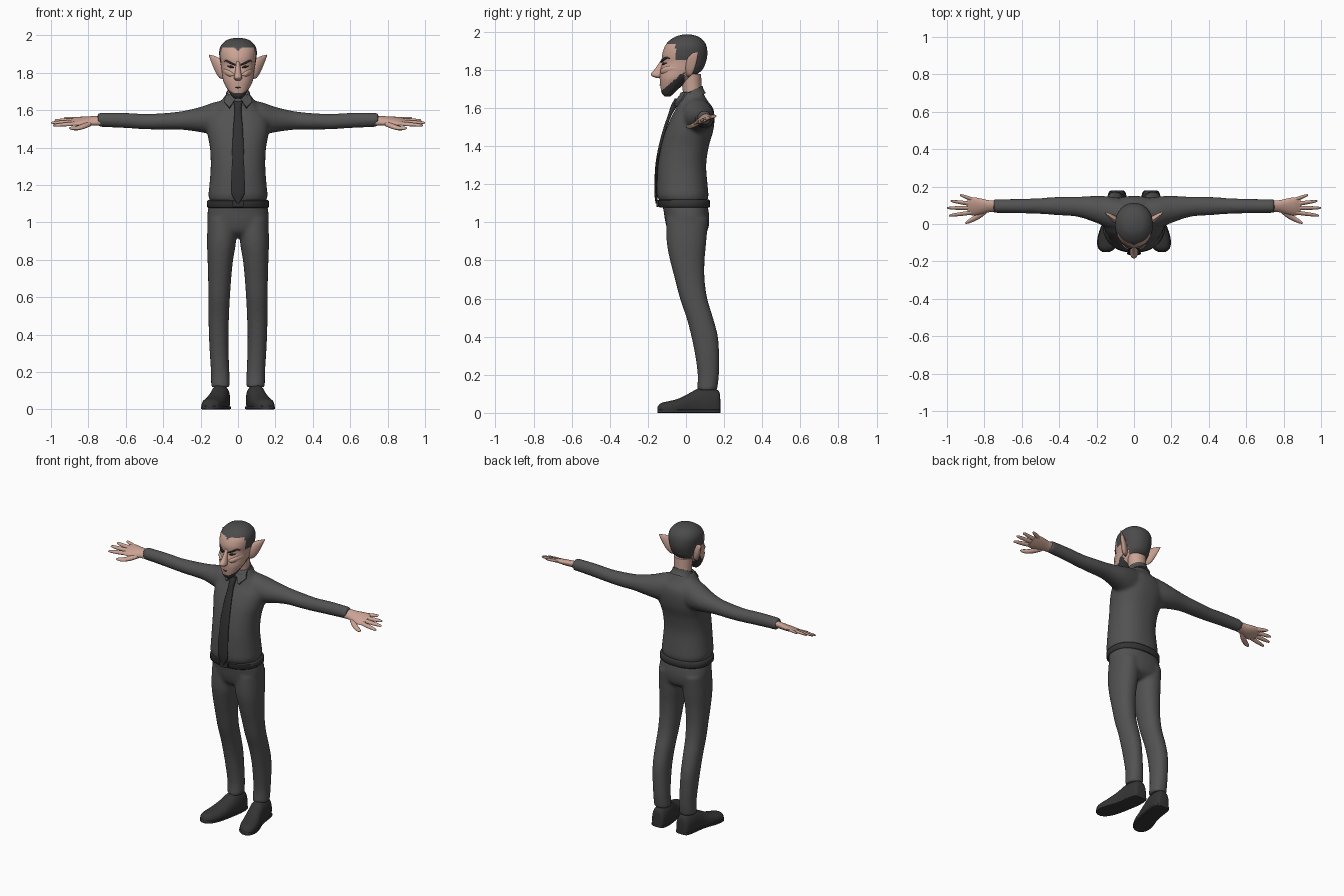
import bpy, bmesh, math
from mathutils import Vector

def mat(name, r, g, b):
    m = bpy.data.materials.new(name)
    m.diffuse_color = (r, g, b, 1)
    return m

CLOTH = mat("charcoal cloth", .085, .085, .085)
TIE = mat("dark tie", .03, .03, .032)
LEATHER = mat("dark leather", .035, .035, .035)
SKIN = mat("skin", .60, .37, .30)
HAIR = mat("grey hair", .07, .07, .072)
BEARD = mat("dark beard", .04, .04, .042)
EYE = mat("dark eye", .02, .02, .02)

AXES = {'z': (Vector((1, 0, 0)), Vector((0, 1, 0))),
        'x': (Vector((0, 1, 0)), Vector((0, 0, 1))),
        'y': (Vector((1, 0, 0)), Vector((0, 0, 1)))}

def loft(bm, rings, axis='z', n=24, sub=4, p=2.0, side=1, warp=None):
    """Smooth skin through elliptical rings (x, y, z, radius_u, radius_v)."""
    fine = []
    for i in range(len(rings) - 1):
        q = [rings[max(i - 1, 0)], rings[i], rings[i + 1], rings[min(i + 2, len(rings) - 1)]]
        for k in range(sub):
            t = k / sub
            fine.append([.5 * (2 * b + (c - a) * t + (2 * a - 5 * b + 4 * c - d) * t * t
                               + (3 * b - a - 3 * c + d) * t ** 3) for a, b, c, d in zip(*q)])
    fine.append(rings[-1])
    u, v = AXES[axis]
    sup = lambda w: math.copysign(abs(w) ** (2 / p), w)
    loops = []
    for x, y, z, a, b in fine:
        loop = []
        for k in range(n):
            ang = 2 * math.pi * (k + .5) / n
            co = Vector((x, y, z)) + u * a * sup(math.cos(ang)) + v * b * sup(math.sin(ang))
            if warp:
                co = warp(co)
            co.x *= side
            loop.append(bm.verts.new(co))
        loops.append(loop)
    for r, s in zip(loops, loops[1:]):
        for k in range(n):
            bm.faces.new((r[k], r[(k + 1) % n], s[(k + 1) % n], s[k]))
    bm.faces.new(loops[0][::-1])
    bm.faces.new(loops[-1])

def part(name, bm, mats, rule=None, fuse=0):
    bmesh.ops.recalc_face_normals(bm, faces=bm.faces)
    if rule:
        for f in bm.faces:
            f.material_index = rule(f.calc_center_median())
    me = bpy.data.meshes.new(name)
    bm.to_mesh(me)
    bm.free()
    ob = bpy.data.objects.new(name, me)
    bpy.context.collection.objects.link(ob)
    for m in mats:
        me.materials.append(m)
    bpy.ops.object.select_all(action='DESELECT')
    bpy.context.view_layer.objects.active = ob
    ob.select_set(True)
    bpy.ops.object.shade_smooth_by_angle(angle=math.radians(50))
    if fuse:  # melt overlapping lofts into one skin
        r = ob.modifiers.new("fuse", 'REMESH')
        r.mode, r.voxel_size, r.use_smooth_shade = 'VOXEL', fuse, True
        s = ob.modifiers.new("soften", 'SMOOTH')
        s.factor, s.iterations = .5, 6
    return ob

def profile(rows):
    """(z, front y, back y, half width) -> rings"""
    return [(0, (f + b) / 2, z, w, (b - f) / 2) for z, f, b, w in rows]

# shirt: torso and sleeves fused
bm = bmesh.new()
loft(bm, profile([(1.105, -.135, .11, .145), (1.14, -.152, .118, .158), (1.2, -.153, .113, .153),
                  (1.3, -.148, .106, .146), (1.4, -.131, .12, .15), (1.48, -.108, .143, .165),
                  (1.55, -.078, .15, .165), (1.6, -.052, .142, .13), (1.64, -.042, .112, .097),
                  (1.685, -.03, .088, .065)]), n=40, p=2.3)
for s in (1, -1):
    loft(bm, [(.05, .05, 1.56, .085, .1), (.13, .062, 1.555, .085, .087), (.2, .078, 1.55, .073, .068),
              (.3, .092, 1.545, .054, .05), (.4, .096, 1.54, .05, .044), (.5, .096, 1.539, .043, .041),
              (.6, .096, 1.545, .039, .041), (.7, .096, 1.548, .037, .039), (.75, .096, 1.548, .037, .038)],
         'x', side=s)
part("shirt", bm, [CLOTH], fuse=.01)

# collar with two flaps
bm = bmesh.new()
tilt = lambda c: Vector((c.x, c.y, c.z + (c.y - .03) * .45))
loft(bm, [(0, .035, 1.645, .08, .07), (0, .032, 1.672, .068, .06), (0, .03, 1.692, .063, .057)],
     n=32, warp=tilt)
for s in (1, -1):
    top = [(.012, -.04, 1.662), (.066, -.005, 1.682), (.075, -.025, 1.645), (.045, -.065, 1.615)]
    a = [bm.verts.new((s * x, y, z)) for x, y, z in top]
    b = [bm.verts.new((s * x, y + .02, z - .008)) for x, y, z in top]
    bm.faces.new(a)
    bm.faces.new(b[::-1])
    for k in range(4):
        bm.faces.new((a[k], a[(k + 1) % 4], b[(k + 1) % 4], b[k]))
part("collar", bm, [CLOTH])

# tie
bm = bmesh.new()
loft(bm, [(0, -.045, 1.65, .026, .014), (0, -.064, 1.61, .018, .016), (0, -.086, 1.56, .021, .01),
          (0, -.108, 1.5, .026, .009), (0, -.135, 1.4, .031, .009), (0, -.152, 1.3, .034, .009),
          (0, -.158, 1.2, .037, .008), (0, -.158, 1.15, .034, .008), (0, -.154, 1.1, .004, .006)], n=16, p=2.6)
part("tie", bm, [TIE])

# trousers: hips and legs fused
bm = bmesh.new()
loft(bm, profile([(1.1, -.125, .11, .155), (1.05, -.116, .12, .163), (1, -.108, .122, .163),
                  (.95, -.09, .11, .15), (.92, -.05, .07, .11)]), n=40, p=2.4)
for s in (1, -1):
    rows = [(1.02, -.1, .115, .01, .16), (.9, -.1, .105, .012, .164), (.8, -.082, .096, .028, .161),
            (.7, -.056, .096, .038, .158), (.6, -.03, .11, .045, .157), (.5, .004, .14, .05, .156),
            (.4, .03, .166, .053, .154), (.3, .05, .172, .052, .149), (.2, .063, .171, .048, .143),
            (.12, .06, .162, .044, .142)]
    loft(bm, [((i + o) / 2, (f + b) / 2, z, (o - i) / 2 + .002, (b - f) / 2 + .002)
              for z, f, b, i, o in rows], p=2.2, side=s)
part("trousers", bm, [CLOTH], fuse=.01)

# belt and buckle
bm = bmesh.new()
loft(bm, profile([(1.078, -.138, .122, .16), (1.084, -.145, .127, .166), (1.114, -.147, .126, .165),
                  (1.12, -.14, .12, .158)]), n=40, sub=1, p=2.35)
part("belt", bm, [LEATHER])
bm = bmesh.new()
loft(bm, [(0, -.154, 1.099, .03, .018), (0, -.144, 1.099, .03, .018)], 'y', n=20, sub=1, p=6)
part("belt_buckle", bm, [TIE])

# shoes, toes turned outward, flat on the ground
for s, label in ((1, "left"), (-1, "right")):
    bm = bmesh.new()
    rows = [(.18, .09, .02, .07), (.172, .09, .04, .115), (.13, .092, .05, .13), (.07, .098, .052, .13),
            (.02, .108, .053, .105), (-.04, .125, .058, .075), (-.09, .138, .056, .062),
            (-.13, .146, .042, .052), (-.15, .149, .015, .032)]
    loft(bm, [(x, y, .38 * h, w, .62 * h) for y, x, w, h in rows], 'y', n=28, p=2.3, side=s,
         warp=lambda c: Vector((c.x, c.y, max(c.z, 0))))
    part(label + "_shoe", bm, [LEATHER])
    bm = bmesh.new()
    loft(bm, [(x, y, .009, w + .004, .009) for y, x, w, h in rows], 'y', n=12, p=6, side=s)
    part(label + "_shoe_sole", bm, [LEATHER])

# hands, thumb side dropped
drop = lambda c: Vector((c.x, c.y, c.z + (c.y - .1) * .35))
FINGERS = [(.855, .128, .93, .155), (.875, .108, .98, .123), (.88, .085, 1.0, .086), (.875, .06, .99, .045)]
for s, label in ((1, "left"), (-1, "right")):
    bm = bmesh.new()
    loft(bm, [(.735, .095, 1.547, .03, .024), (.78, .095, 1.545, .033, .022), (.82, .094, 1.543, .043, .02),
              (.86, .094, 1.542, .049, .016), (.89, .094, 1.54, .042, .01)], 'x', n=20, side=s, warp=drop)
    for x0, y0, x1, y1 in FINGERS:
        at = lambda t, r: (x0 + (x1 - x0) * t, y0 + (y1 - y0) * t, 1.542 - .004 * t, r, r * .9)
        loft(bm, [at(-.15, .011), at(.3, .0115), at(.75, .009), at(.95, .006), at(1, .002)],
             'x', n=10, sub=2, side=s, warp=drop)
    loft(bm, [(.785, .075, 1.538, .015, .013), (.82, .05, 1.534, .019, .014), (.86, .026, 1.53, .015, .011),
              (.89, .011, 1.535, .01, .008), (.903, .005, 1.538, .003, .003)],
         'x', n=10, sub=3, side=s, warp=drop)
    part(label + "_hand", bm, [SKIN])

# neck
bm = bmesh.new()
loft(bm, [(0, .045, 1.6, .056, .052), (0, .033, 1.69, .055, .05), (0, .025, 1.78, .06, .055)], n=28)
part("neck", bm, [SKIN])

# head: hair and beard regions chosen by position
def head_rule(c):
    if c.z > 1.935 - .04 * max(0, 1 - abs(c.x) / .02) * .4 or (c.y > -.055 and c.z > 1.855) \
            or (c.y > .035 and c.z > 1.775):
        return 1
    if c.y < -.008 and c.z < 1.698 + (c.y + .12) * .85:
        return 2
    return 0

bm = bmesh.new()
loft(bm, profile([(1.662, -.112, -.082, .02), (1.675, -.126, -.065, .033), (1.7, -.132, -.04, .05),
                  (1.73, -.136, -.005, .067), (1.76, -.138, .035, .08), (1.8, -.135, .085, .087),
                  (1.84, -.124, .104, .092), (1.88, -.125, .112, .099), (1.92, -.113, .109, .1),
                  (1.95, -.092, .095, .088), (1.975, -.055, .065, .06), (1.985, -.02, .03, .025)]),
     n=56, sub=6, p=2.15)
part("head", bm, [SKIN, HAIR, BEARD], head_rule)

# nose
bm = bmesh.new()
loft(bm, [(0, -.115, 1.86, .01, .012), (0, -.125, 1.835, .012, .018), (0, -.138, 1.805, .016, .026),
          (0, -.15, 1.782, .021, .034), (0, -.15, 1.768, .021, .03), (0, -.142, 1.758, .012, .014)], n=16)
part("nose", bm, [SKIN])

# ears, cheekbones, eyes and brows
for s, label in ((1, "left"), (-1, "right")):
    bm = bmesh.new()
    loft(bm, [(.075, .012, 1.81, .018, .045), (.1, .024, 1.825, .021, .053), (.122, .038, 1.848, .017, .042),
              (.142, .052, 1.874, .01, .02), (.155, .062, 1.893, .003, .004)], 'x', n=16, side=s)
    part(label + "_ear", bm, [SKIN])
    bm = bmesh.new()
    loft(bm, [(.02, -.128, 1.79, .006, .006), (.045, -.118, 1.795, .015, .016), (.07, -.085, 1.805, .018, .016),
              (.085, -.055, 1.81, .005, .006)], 'x', n=14, side=s)
    part(label + "_cheekbone", bm, [SKIN])
    bm = bmesh.new()
    loft(bm, [(.02, -.122, 1.828, .003, .002), (.038, -.117, 1.832, .006, .007),
              (.06, -.099, 1.837, .003, .002)], 'x', n=12, side=s)
    part(label + "_eye", bm, [EYE])
    bm = bmesh.new()
    loft(bm, [(.014, -.129, 1.842, .004, .004), (.04, -.121, 1.853, .007, .006), (.062, -.102, 1.864, .006, .005),
              (.076, -.085, 1.86, .002, .002)], 'x', n=12, side=s)
    part(label + "_eyebrow", bm, [BEARD])

# mouth
bm = bmesh.new()
loft(bm, [(-.032, -.122, 1.728, .002, .001), (0, -.136, 1.72, .004, .003), (.032, -.122, 1.728, .002, .001)],
     'x', n=10)
part("mouth", bm, [BEARD])
